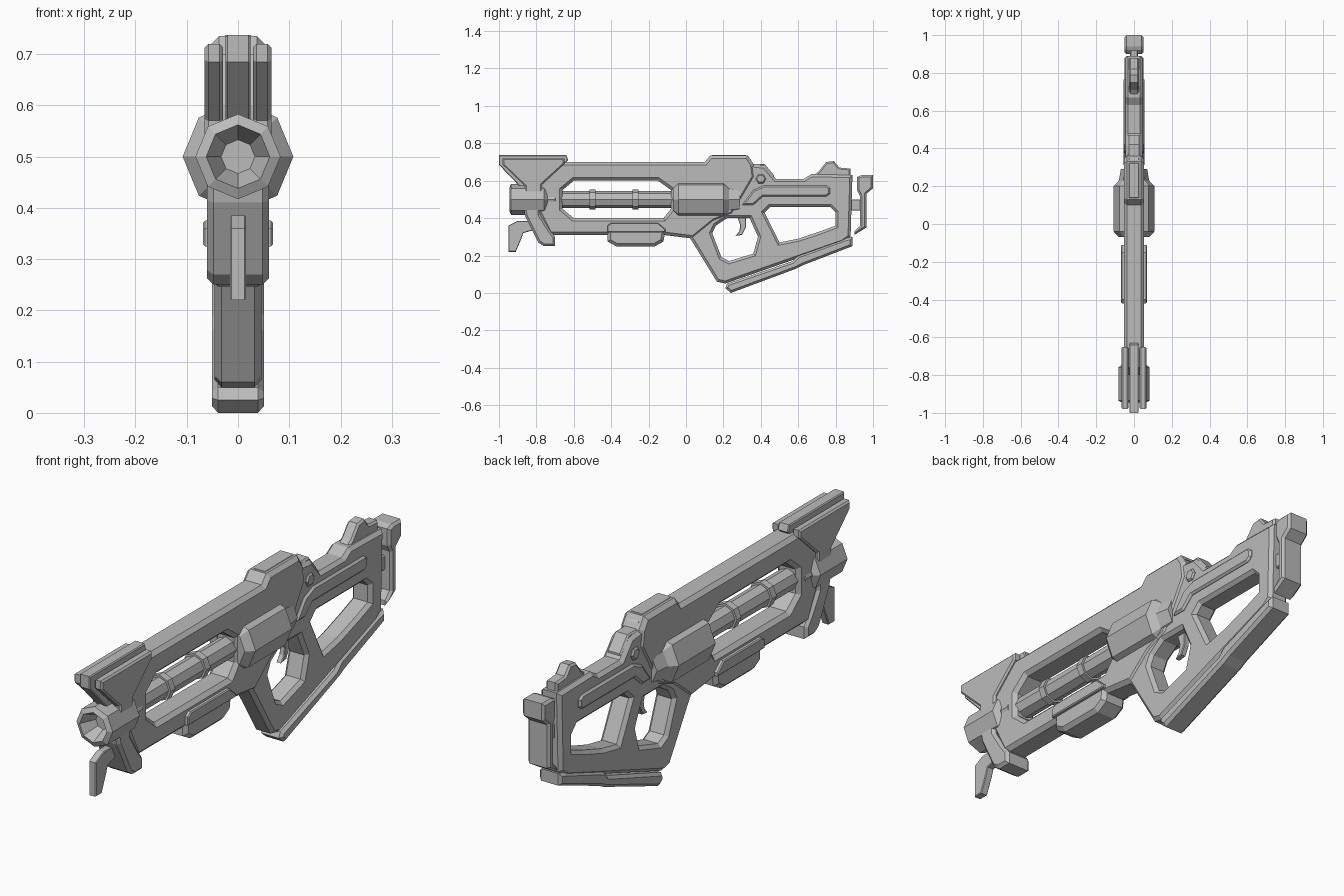
import bpy
import bmesh
from mathutils import Matrix, Vector

default_cube = bpy.data.objects.get("Cube")
if default_cube:
    bpy.data.objects.remove(default_cube, do_unlink=True)

# Single matte grey for every part
grey = bpy.data.materials.new("plain grey")
grey.use_nodes = True
colour = (.5, .5, .5, 1)
grey.diffuse_color = colour
for node in grey.node_tree.nodes:
    if node.type == 'BSDF_PRINCIPLED':
        node.inputs["Base Color"].default_value = colour

# Maps a profile drawn in (length, height) onto the world YZ plane
SIDE_PLANE = Matrix(((0, 0, 1, 0), (1, 0, 0, 0), (0, 1, 0, 0), (0, 0, 0, 1)))
BORE_HEIGHT = .5


def finish(name, bm):
    """Clean up the mesh and link it as a flat shaded object."""
    bmesh.ops.remove_doubles(bm, verts=bm.verts, dist=.0002)
    bmesh.ops.recalc_face_normals(bm, faces=bm.faces)
    mesh = bpy.data.meshes.new(name)
    bm.to_mesh(mesh)
    bm.free()
    mesh.materials.clear()
    mesh.materials.append(grey)
    for polygon in mesh.polygons:
        polygon.use_smooth = False
        polygon.material_index = 0
    part = bpy.data.objects.new(name, mesh)
    bpy.context.scene.collection.objects.link(part)
    return part


def plate(name, outline, half_width, bevel=.01, holes=(), offset=0):
    """Chamfered slab with optional holes, cut from a side profile."""
    curve = bpy.data.curves.new(name + " profile", 'CURVE')
    curve.dimensions = '2D'
    curve.fill_mode = 'BOTH'
    curve.extrude = half_width - bevel
    curve.bevel_depth = bevel
    curve.bevel_resolution = 0
    curve.offset = -bevel
    for loop in (outline, *holes):
        spline = curve.splines.new('POLY')
        spline.points.add(len(loop) - 1)
        for point, (length, height) in zip(spline.points, loop):
            point.co = (length, height, 0, 1)
        spline.use_cyclic_u = True
    helper = bpy.data.objects.new(name + " profile", curve)
    bpy.context.scene.collection.objects.link(helper)
    depsgraph = bpy.context.evaluated_depsgraph_get()
    mesh = bpy.data.meshes.new_from_object(helper.evaluated_get(depsgraph))
    bm = bmesh.new()
    bm.from_mesh(mesh)
    bm.transform(Matrix.Translation((offset, 0, 0)) @ SIDE_PLANE)
    bpy.data.objects.remove(helper, do_unlink=True)
    bpy.data.curves.remove(curve)
    bpy.data.meshes.remove(mesh)
    return finish(name, bm)


def turned(name, profile, sides=8):
    """Faceted part turned around the bore from (length, radius) points."""
    bm = bmesh.new()
    verts = [bm.verts.new((0, length, BORE_HEIGHT + radius))
             for length, radius in profile]
    edges = [bm.edges.new(pair) for pair in zip(verts, verts[1:])]
    bmesh.ops.spin(bm, geom=verts + edges, cent=Vector((0, 0, BORE_HEIGHT)),
                   axis=Vector((0, 1, 0)), angle=6.2831853, steps=sides)
    return finish(name, bm)


def block(front, back, bottom, top):
    """Rectangular side profile."""
    return [(front, bottom), (back, bottom), (back, top), (front, top)]


# Receiver with the open barrel window
barrel_window = [(-.66, .55), (-.6, .6), (-.15, .6), (-.08, .55),
                 (-.08, .45), (-.12, .4), (-.6, .4), (-.66, .45)]
plate("receiver",
      [(-.76, .7), (.1, .7), (.13, .735), (.33, .735), (.36, .69), (.37, .62),
       (.3, .5), (.25, .42), (.15, .38), (.04, .29), (-.12, .31), (-.73, .31),
       (-.8, .45), (-.8, .6)],
      .053, .016, [barrel_window])

# Skeleton stock with trigger opening and thumbhole
trigger_opening = [(.14, .32), (.16, .36), (.22, .4), (.34, .4),
                   (.385, .3), (.36, .21), (.23, .17), (.19, .19)]
thumbhole = [(.42, .43), (.45, .46), (.77, .46), (.8, .43), (.8, .36),
             (.72, .33), (.6, .29), (.5, .27), (.46, .35)]
plate("stock_frame",
      [(0, .32), (.03, .28), (.165, .06), (.21, .05), (.84, .27), (.88, .3),
       (.89, .63), (.67, .635), (.63, .61), (.48, .61), (.42, .68), (.33, .69),
       (.1, .5), (0, .45)],
      .046, .014, [trigger_opening, thumbhole])
plate("stock_side_rib",
      [(.3, .47), (.36, .47), (.41, .515), (.75, .515), (.77, .53), (.77, .56),
       (.75, .575), (.42, .575), (.36, .55)], .056, .008)
plate("stock_bottom_rail",
      [(.21, .025), (.24, 0), (.59, .13), (.63, .15), (.89, .25), (.89, .3),
       (.85, .29), (.6, .2), (.57, .17), (.22, .05)], .051, .012)
plate("butt_plate",
      [(.915, .62), (.94, .63), (1, .63), (1, .56), (.965, .53), (.965, .35),
       (.9, .31), (.9, .33), (.93, .36), (.93, .52), (.915, .55)], .05, .01)
plate("butt_mount", block(.86, .945, .44, .5), .02, .004)
plate("cheek_rest",
      [(.67, .62), (.71, .65), (.75, .7), (.79, .705), (.82, .67),
       (.88, .665), (.88, .62)], .026, .008)

# Trigger and the pivot bolt
plate("trigger",
      [(.27, .42), (.32, .42), (.32, .35), (.3, .31), (.265, .305),
       (.285, .33), (.29, .36)], .012, .003)
plate("pivot_bolt",
      [(.372, .61), (.386, .586), (.414, .586), (.428, .61),
       (.414, .634), (.386, .634)], .054, .006)

# Top rails and rear sight
plate("rear_rail",
      [(.12, .71), (.14, .737), (.32, .737), (.35, .71)], .03, .005)
plate("rear_sight",
      [(.34, .66), (.34, .69), (.42, .69), (.47, .63), (.47, .6)], .032, .006)

# Front shroud: central crest between two cheek plates
plate("shroud_crest",
      [(-1, .737), (-.64, .737), (-.63, .71), (-.66, .68), (-.79, .55),
       (-.87, .55), (-1, .685)], .024, .004)
for side, sign in (("left", 1), ("right", -1)):
    plate("shroud_cheek_" + side,
          [(-.98, .72), (-.65, .72), (-.65, .69), (-.77, .58), (-.77, .5),
           (-.86, .5), (-.86, .57), (-.98, .685)],
          .018, .007, offset=sign * .047)
    # Raised grip strips along the forearm
    plate("forearm_strip_" + side,
          [(-.42, .325), (-.42, .36), (-.4, .375), (-.15, .375), (-.11, .34),
           (-.11, .325)], .013, .004, offset=sign * .055)

# Lower brace, front foot and forearm underside
plate("front_brace",
      [(-.87, .46), (-.86, .41), (-.79, .27), (-.76, .25), (-.7, .25),
       (-.7, .3), (-.73, .34), (-.78, .42), (-.78, .46)], .06, .012)
plate("front_foot",
      [(-.95, .36), (-.9, .385), (-.8, .385), (-.8, .34), (-.87, .32),
       (-.88, .29), (-.91, .22), (-.95, .22)], .016, .003)
plate("forearm_pod",
      [(-.42, .34), (-.42, .275), (-.37, .247), (-.17, .247), (-.12, .275),
       (-.11, .34)], .056, .016)

# Octagonal barrel group
turned("barrel", [(-.78, 0), (-.78, .045), (.02, .045), (.02, 0)])
turned("barrel_collar",
       [(-.75, .04), (-.75, .058), (-.7, .058), (-.69, .04)])
for number, centre in enumerate((-.5, -.27)):
    turned("barrel_ring_" + str(number),
           [(centre - .015, .04), (centre - .015, .054),
            (centre + .015, .054), (centre + .015, .04)])
turned("muzzle",
       [(-.88, 0), (-.88, .033), (-.945, .062), (-.935, .083), (-.76, .083),
        (-.74, .06), (-.74, 0)])
turned("barrel_housing",
       [(-.07, 0), (-.07, .08), (-.04, .108), (.2, .108), (.23, .08),
        (.29, .07), (.29, 0)])
